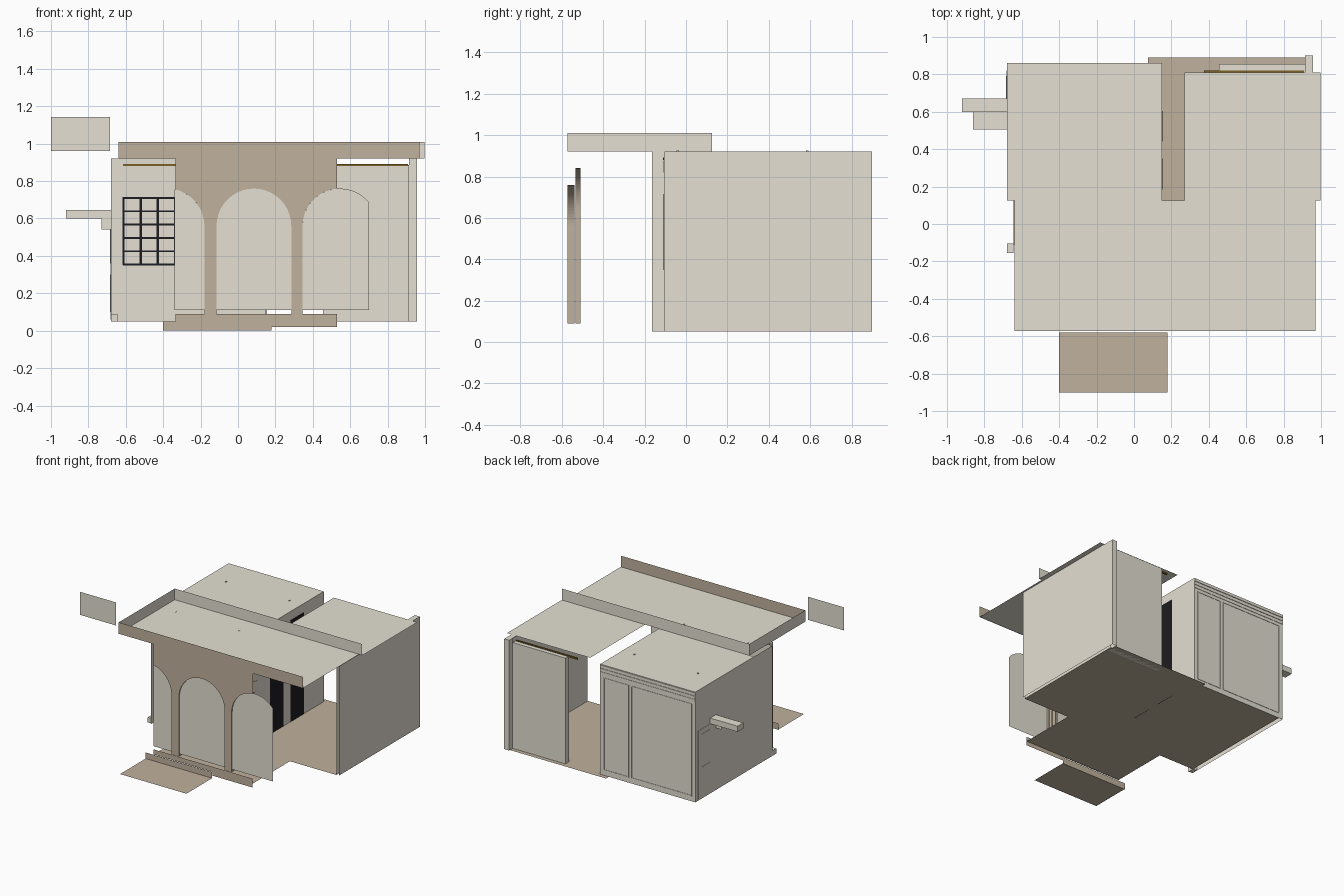
import bpy, bmesh, math

if "Cube" in bpy.data.objects:
    bpy.data.objects.remove(bpy.data.objects["Cube"])


def material(name, rgb):
    m = bpy.data.materials.new(name)
    m.diffuse_color = (*rgb, 1)
    m.use_nodes = True
    m.node_tree.nodes["Principled BSDF"].inputs["Base Color"].default_value = m.diffuse_color
    return m


BEIGE = material("pale_plaster", (0.78, 0.745, 0.655))
BROWN = material("warm_brown", (0.53, 0.445, 0.34))
BLACK = material("black_metal", (0.012, 0.012, 0.015))
GOLD = material("dark_gold", (0.20, 0.12, 0.02))


def add(name, bm, mat):
    me = bpy.data.meshes.new(name)
    bm.to_mesh(me)
    bm.free()
    me.materials.append(mat)
    ob = bpy.data.objects.new(name, me)
    bpy.context.collection.objects.link(ob)
    return ob


def face(name, pts, mat):
    bm = bmesh.new()
    bm.faces.new([bm.verts.new(p) for p in pts])
    return add(name, bm, mat)


def flat_x(name, x, y0, y1, z0, z1, mat=BEIGE):
    return face(name, [(x, y0, z0), (x, y1, z0), (x, y1, z1), (x, y0, z1)], mat)


def flat_y(name, y, x0, x1, z0, z1, mat=BEIGE):
    return face(name, [(x0, y, z0), (x1, y, z0), (x1, y, z1), (x0, y, z1)], mat)


def flat_z(name, z, x0, x1, y0, y1, mat=BEIGE):
    return face(name, [(x0, y0, z), (x1, y0, z), (x1, y1, z), (x0, y1, z)], mat)


def box(name, x0, x1, y0, y1, z0, z1, mat=BEIGE):
    bm = bmesh.new()
    bmesh.ops.create_cube(bm, size=1)
    for v in bm.verts:
        v.co = ((x0 + x1) / 2 + v.co.x * (x1 - x0),
                (y0 + y1) / 2 + v.co.y * (y1 - y0),
                (z0 + z1) / 2 + v.co.z * (z1 - z0))
    return add(name, bm, mat)


# --- floors and entrance step ---
flat_z("main_floor", 0.05, -0.645, 0.935, -0.11, 0.855, BROWN)
flat_z("back_floor_strip", 0.05, 0.075, 0.92, 0.855, 0.89, BROWN)
flat_z("porch_floor", 0.05, -0.335, 0.53, -0.57, -0.11, BROWN)
flat_z("entrance_pad", 0.002, -0.40, 0.18, -0.90, -0.58, BROWN)
flat_y("step_riser", -0.58, -0.40, 0.18, 0.0, 0.05, BROWN)
flat_y("porch_base_right", -0.575, 0.18, 0.53, 0.02, 0.09, BROWN)
flat_y("porch_base_left", -0.575, -0.335, 0.18, 0.05, 0.09, BROWN)

# --- arched facade ---
R, SPRING, LOW, FRONT, PANEL = 0.20, 0.56, 0.09, -0.573, -0.565


def arch(cx, x0, x1, n=20):
    """Arch top points from x0 to x1, for an arch centred on cx."""
    a0 = math.acos(max(-1, min(1, (x0 - cx) / R)))
    a1 = math.acos(max(-1, min(1, (x1 - cx) / R)))
    return [(cx + R * math.cos(a0 + (a1 - a0) * i / n),
             SPRING + R * math.sin(a0 + (a1 - a0) * i / n)) for i in range(n + 1)]


left = arch(-0.38, -0.335, -0.18) + [(-0.18, LOW)]
middle = [(-0.115, LOW)] + arch(0.085, -0.115, 0.285) + [(0.285, LOW)]
right = [(0.345, LOW)] + arch(0.545, 0.345, 0.53)
outline = [(-0.335, 0.92)] + left + middle + right + [(0.53, 0.92)]
face("arched_facade", [(x, FRONT, z) for x, z in outline], BROWN)

# front reveals, and a taller inner order of the arches behind them
for label, path in (("left", left), ("middle", middle), ("right", right)):
    for order, y0, y1, rise in (("outer", FRONT, -0.54, 0), ("inner", -0.535, -0.51, 0.08)):
        bm = bmesh.new()
        rows = [[bm.verts.new((x, y, z + (rise if z > LOW else 0))) for x, z in path]
                for y in (y0, y1)]
        for i in range(len(path) - 1):
            bm.faces.new((rows[0][i], rows[0][i + 1], rows[1][i + 1], rows[1][i]))
        add("%s_%s_arch_reveal" % (label, order), bm, BROWN)

# blank panels filling the arches
SILL = 0.11
panels = {"left": [(-0.34, SILL)] + arch(-0.38, -0.34, -0.18) + [(-0.18, SILL)],
          "middle": [(-0.115, SILL)] + middle[1:-1] + [(0.285, SILL)],
          "right": [(0.345, SILL)] + arch(0.545, 0.345, 0.70) + [(0.70, SILL)]}
for label, pts in panels.items():
    face(label + "_arch_panel", [(x, PANEL, z) for x, z in pts], BEIGE)

# --- porch roof with raised edges ---
flat_z("porch_roof", 0.922, -0.64, 0.97, -0.573, 0.125)
flat_y("front_fascia", -0.573, -0.64, 0.97, 0.92, 1.01, BROWN)
flat_x("left_fascia", -0.64, -0.573, 0.125, 0.92, 1.01)
flat_y("back_fascia", 0.125, -0.64, 0.997, 0.92, 1.01)

# --- rear roofs ---
flat_z("left_roof", 0.92, -0.68, 0.15, 0.125, 0.855)
flat_z("right_roof", 0.92, 0.27, 0.997, 0.125, 0.81)
for i, (x, y) in enumerate([(-0.515, 0.585), (0.04, 0.585), (-0.515, -0.04), (0.04, -0.04)]):
    box("roof_stud_%d" % i, x - .004, x + .004, y - .006, y + .006, 0.92, 0.925)

# --- right wing ---
flat_x("right_outer_wall", 0.957, -0.105, 0.90, 0.05, 0.92)
flat_x("right_inner_wall", 0.935, -0.105, 0.855, 0.05, 0.92)
flat_y("right_wall_end", 0.90, 0.914, 0.957, 0.05, 0.92)
flat_x("right_wall_end_return", 0.914, 0.855, 0.90, 0.05, 0.92)
flat_z("right_wall_cap", 0.92, 0.914, 0.957, 0.81, 0.90)
box("right_back_wall", 0.455, 0.914, 0.81, 0.855, 0.05, 0.885)
box("back_gold_strip", 0.375, 0.91, 0.808, 0.822, 0.880, 0.892, GOLD)

# --- left building ---
flat_x("left_outer_wall", -0.68, -0.105, 0.855, 0.05, 0.92)
flat_y("left_wall_end", -0.108, -0.68, -0.645, 0.05, 0.92)
flat_x("left_corner_strip", -0.645, -0.165, -0.105, 0.05, 0.92)
flat_y("left_front_wall", -0.105, -0.645, 0.15, 0.05, 0.92)
flat_x("passage_wall", 0.15, -0.105, 0.855, 0.05, 0.92)
flat_y("left_back_wall", 0.855, -0.68, 0.15, 0.05, 0.92)
box("corner_foot", -0.68, -0.645, -0.155, -0.105, 0.05, 0.09)
box("front_gold_strip", -0.615, 0.12, -0.110, -0.106, 0.880, 0.892, GOLD)
box("front_sign_band", -0.615, 0.12, -0.108, -0.106, 0.82, 0.878)

# front window lattice
for i in range(9):
    x = -0.612 + i * 0.0915
    box("window_upright_%d" % i, x - .006, x + .006, -0.108, -0.106, 0.35, 0.715, BLACK)
for i in range(6):
    z = 0.353 + i * 0.0715
    box("window_rail_%d" % i, -0.615, 0.125, -0.108, -0.106, z - .005, z + .005, BLACK)

# dark doors facing the passage
for i, y in enumerate((0.185, 0.44)):
    box("passage_door_%d" % i, 0.148, 0.152, y, y + 0.165, 0.05, 0.85, BLACK)


# thin panels and mouldings on the outside walls
def back_frame(name, x0, x1, z0, z1, w=0.007):
    for k, (a, b, c, d) in enumerate([(x0, x1, z0, z0 + w), (x0, x1, z1 - w, z1),
                                      (x0, x0 + w, z0, z1), (x1 - w, x1, z0, z1)]):
        box("%s_%d" % (name, k), a, b, 0.855, 0.858, c, d)


back_frame("back_door_frame", -0.10, 0.12, 0.09, 0.82)
back_frame("back_panel_frame", -0.65, -0.12, 0.09, 0.82)
for i in range(3):
    z = 0.84 + i * 0.027
    box("back_cornice_%d" % i, -0.68, 0.15, 0.855, 0.858 + i * 0.001, z, z + 0.022)
box("side_door", -0.682, -0.68, 0.64, 0.82, 0.06, 0.60)
for i, z in enumerate((0.10, 0.36)):
    box("side_door_panel_%d" % i, -0.684, -0.682, 0.67, 0.79, z, z + 0.20)

# projecting side arm
box("side_arm", -0.92, -0.68, 0.60, 0.67, 0.60, 0.645)
flat_z("side_arm_ledge", 0.592, -0.86, -0.68, 0.505, 0.60)
flat_y("side_arm_bracket", 0.60, -0.73, -0.68, 0.54, 0.60)

# --- detached blank board ---
flat_y("side_board", -0.54, -1.0, -0.685, 0.96, 1.142)
